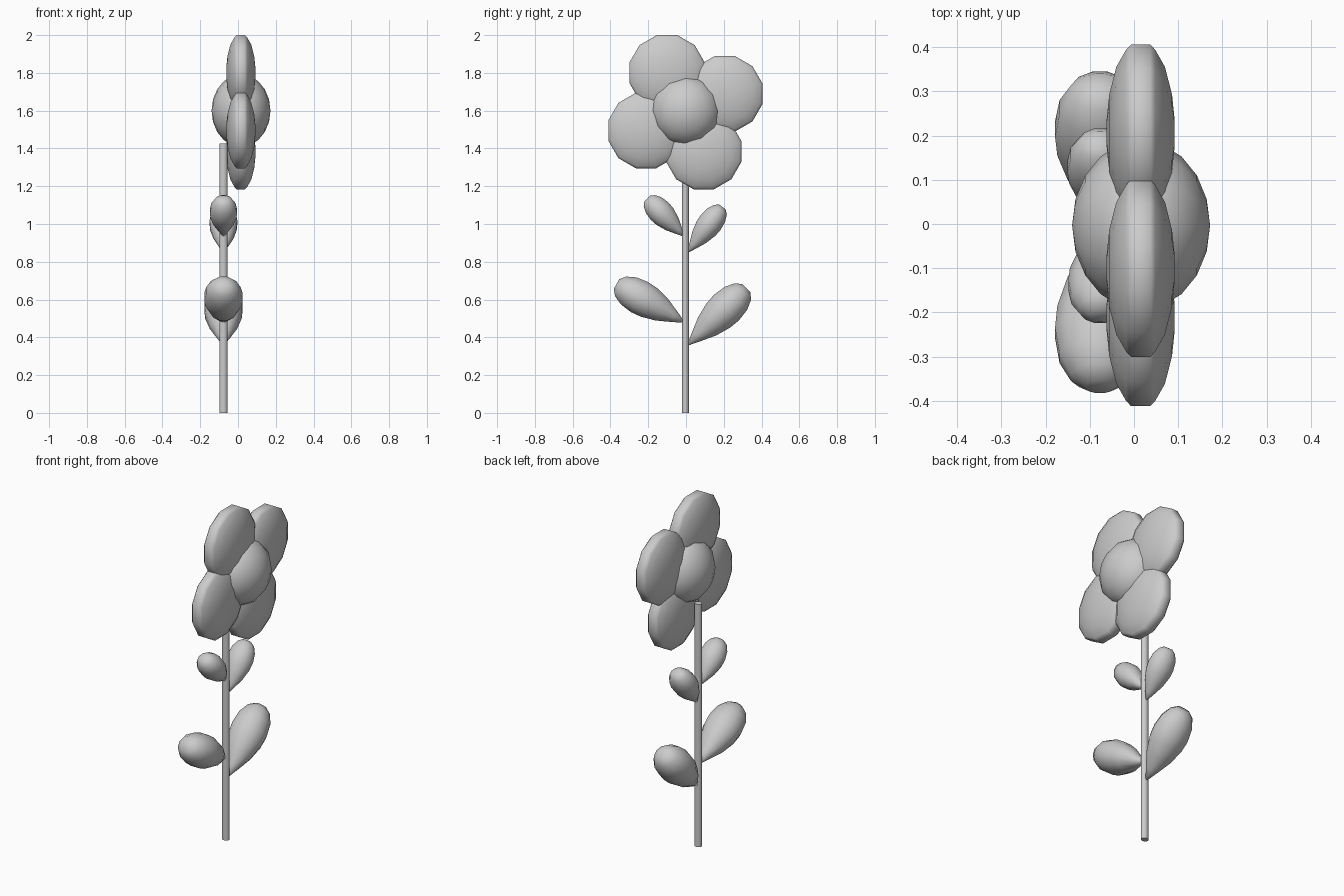
import bpy, bmesh, math
from mathutils import Vector, Matrix

if "Cube" in bpy.data.objects:
    bpy.data.objects.remove(bpy.data.objects["Cube"])


def lathe(name, profile, sides, base, axis, squash=1.0, angle=60):
    """Revolve (radius, height) pairs round an axis lying in the y-z plane or along x."""
    z = Vector(axis).normalized()
    x = Vector((1, 0, 0)) if abs(z.x) < 0.5 else Vector((0, 0, 1))
    y = z.cross(x)
    bm = bmesh.new()
    rings = []
    for r, h in profile:
        ring = []
        for i in range(sides):
            a = 2 * math.pi * (i + 0.5) / sides
            p = Vector(base) + z * h + x * r * math.cos(a) + y * r * squash * math.sin(a)
            ring.append(bm.verts.new(p))
        rings.append(ring)
    for a, b in zip(rings, rings[1:]):
        for i in range(sides):
            j = (i + 1) % sides
            bm.faces.new((a[i], a[j], b[j], b[i]))
    bm.faces.new(rings[0][::-1])
    bm.faces.new(rings[-1])
    bmesh.ops.recalc_face_normals(bm, faces=bm.faces)
    mesh = bpy.data.meshes.new(name)
    bm.to_mesh(mesh)
    bm.free()
    ob = bpy.data.objects.new(name, mesh)
    bpy.context.collection.objects.link(ob)
    bpy.ops.object.select_all(action='DESELECT')
    ob.select_set(True)
    bpy.context.view_layer.objects.active = ob
    bpy.ops.object.shade_smooth_by_angle(angle=math.radians(angle))
    return ob


STEM_X = -0.077
HEAD = Vector((0.015, -0.003, 1.592))

# Stem
lathe("stem", [(0.022, 0), (0.022, 1.425)], 10, (STEM_X, -0.003, 0), (0, 0, 1), 0.85)

# Petals: thick lens shapes around the flower centre
half = [(0.207, 0.022), (0.195, 0.033), (0.155, 0.055), (0.09, 0.071), (0.03, 0.077)]
lens = [(r, -h) for r, h in reversed(half)] + half
for k in range(4):
    a = math.radians(25 + 90 * k)
    pos = HEAD + Vector((0, math.cos(a), math.sin(a))) * 0.23
    lathe(f"petal_{k + 1}", lens, 12, pos, (1, 0, 0))

# Flower centre
bm = bmesh.new()
bmesh.ops.create_uvsphere(bm, u_segments=12, v_segments=10, radius=1)
bm.transform(Matrix.Translation((0.016, -0.003, 1.6))
             @ Matrix.Diagonal((0.156, 0.192, 0.192, 1))
             @ Matrix.Rotation(math.pi / 2, 4, 'Y'))
mesh = bpy.data.meshes.new("flower_centre")
bm.to_mesh(mesh)
bm.free()
mesh.shade_smooth()
bpy.context.collection.objects.link(bpy.data.objects.new("flower_centre", mesh))

# Leaves: teardrops growing from the stem (base y, z, tip y, z, half widths)
shape = [(0.04, 0), (0.36, 0.15), (0.72, 0.33), (0.95, 0.52), (1.0, 0.66),
         (0.9, 0.82), (0.65, 0.94), (0.32, 1.0)]
leaves = {
    "lower_leaf_right": (0.01, 0.36, 0.32, 0.66, 0.105, 0.098),
    "lower_leaf_left": (-0.01, 0.48, -0.368, 0.682, 0.105, 0.095),
    "upper_leaf_right": (0.01, 0.85, 0.193, 1.09, 0.076, 0.068),
    "upper_leaf_left": (-0.01, 0.935, -0.205, 1.135, 0.074, 0.068),
}
for name, (y0, z0, y1, z1, wx, wn) in leaves.items():
    axis = Vector((0, y1 - y0, z1 - z0))
    prof = [(r * wx, h * axis.length) for r, h in shape]
    lathe(name, prof, 12, (STEM_X, y0, z0), axis, wn / wx, 75)
